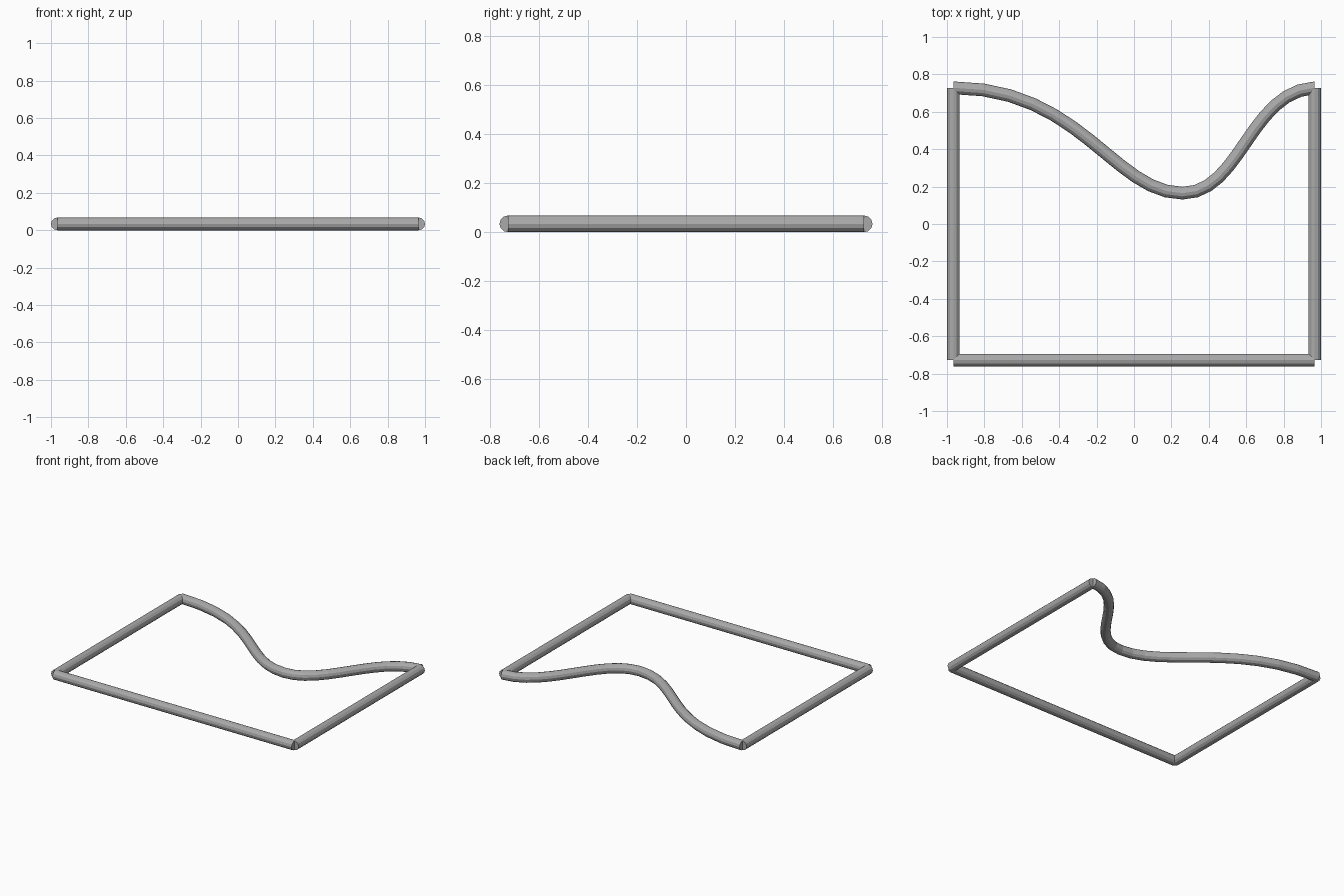
import bpy

if "Cube" in bpy.data.objects:
    bpy.data.objects.remove(bpy.data.objects["Cube"])

RADIUS = 0.034
X, Y = 0.966, 0.728

grey = bpy.data.materials.new("grey_metal")
grey.use_nodes = True
GREY = (0.4, 0.4, 0.4, 1)
grey.diffuse_color = GREY
grey.node_tree.nodes["Principled BSDF"].inputs["Base Color"].default_value = GREY


def tube(name, points):
    """Capped round tube along Bezier points: (left handle, point, right handle)."""
    curve = bpy.data.curves.new(name, "CURVE")
    curve.dimensions = "3D"
    curve.bevel_depth = RADIUS
    curve.bevel_resolution = 4
    curve.use_fill_caps = True
    curve.resolution_u = 12 if len(points) > 2 else 1
    spline = curve.splines.new("BEZIER")
    spline.bezier_points.add(len(points) - 1)
    for bp, (left, co, right) in zip(spline.bezier_points, points):
        bp.handle_left_type = bp.handle_right_type = "FREE"
        bp.co = (*co, RADIUS)
        bp.handle_left = (*left, RADIUS)
        bp.handle_right = (*right, RADIUS)
    obj = bpy.data.objects.new(name, curve)
    bpy.context.collection.objects.link(obj)
    # Turn the curve into a flat shaded mesh
    bpy.ops.object.select_all(action="DESELECT")
    obj.select_set(True)
    bpy.context.view_layer.objects.active = obj
    bpy.ops.object.convert(target="MESH")
    mesh = bpy.context.object.data
    mesh.materials.clear()
    mesh.materials.append(grey)
    mesh.shade_flat()


def bar(name, a, b):
    tube(name, [(a, a, a), (b, b, b)])


# Three straight bars of the frame
bar("front_bar", (-X, -Y), (X, -Y))
bar("left_bar", (X, -Y), (X, Y))
bar("right_bar", (-X, -Y), (-X, Y))

# Wavy back bar dipping towards the front
start, dip, end = (-X, Y), (0.26, 0.165), (X, Y)
tube("curved_back_bar", [
    (start, start, (-0.285, Y)),
    ((-0.105, 0.165), dip, (0.57, 0.165)),
    ((0.62, 0.71), end, end),
])
